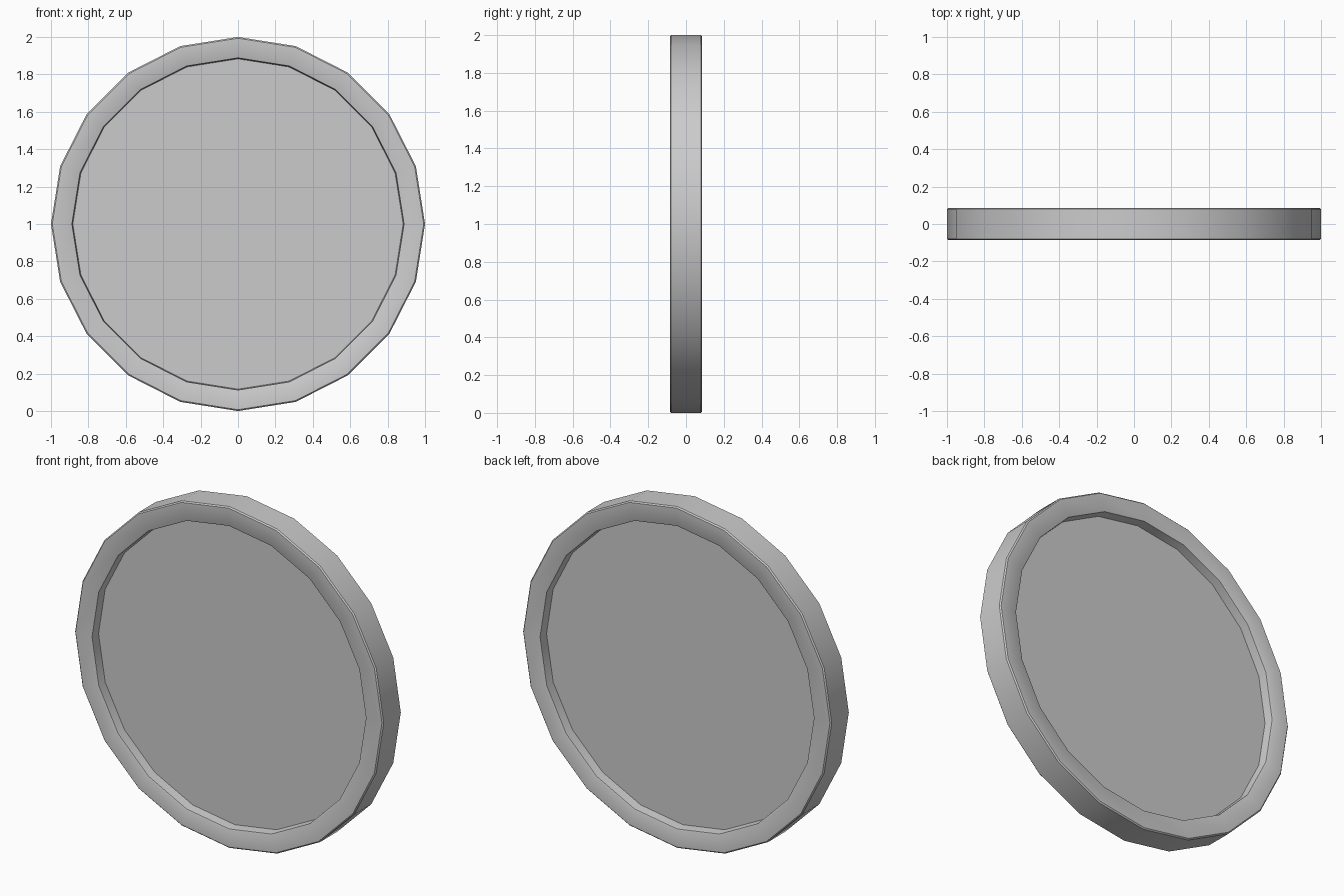
import bpy, bmesh, math

if "Cube" in bpy.data.objects:
    bpy.data.objects.remove(bpy.data.objects["Cube"])

SIDES = 20
# Closed cross-section of the disc: (radius, y) from front centre to back centre
front = [(0.883, -0.03), (0.888, -0.083), (0.893, -0.086), (0.993, -0.086), (1.0, -0.079)]
profile = front + [(r, -y) for r, y in reversed(front)]

bm = bmesh.new()
rings = []
for r, y in profile:
    ring = []
    for i in range(SIDES):
        a = 2 * math.pi * i / SIDES
        ring.append(bm.verts.new((r * math.cos(a), y, 1 + r * math.sin(a))))
    rings.append(ring)

# Walls and rims
for a, b in zip(rings, rings[1:]):
    for i in range(SIDES):
        j = (i + 1) % SIDES
        bm.faces.new((a[i], a[j], b[j], b[i]))

# Recessed flat faces, front and back
bm.faces.new(rings[0])
bm.faces.new(rings[-1])
bmesh.ops.recalc_face_normals(bm, faces=bm.faces)

mesh = bpy.data.meshes.new("coin")
bm.to_mesh(mesh)
bm.free()
coin = bpy.data.objects.new("coin", mesh)
bpy.context.collection.objects.link(coin)
bpy.context.view_layer.objects.active = coin
coin.select_set(True)
bpy.ops.object.shade_smooth_by_angle(angle=math.radians(40))
